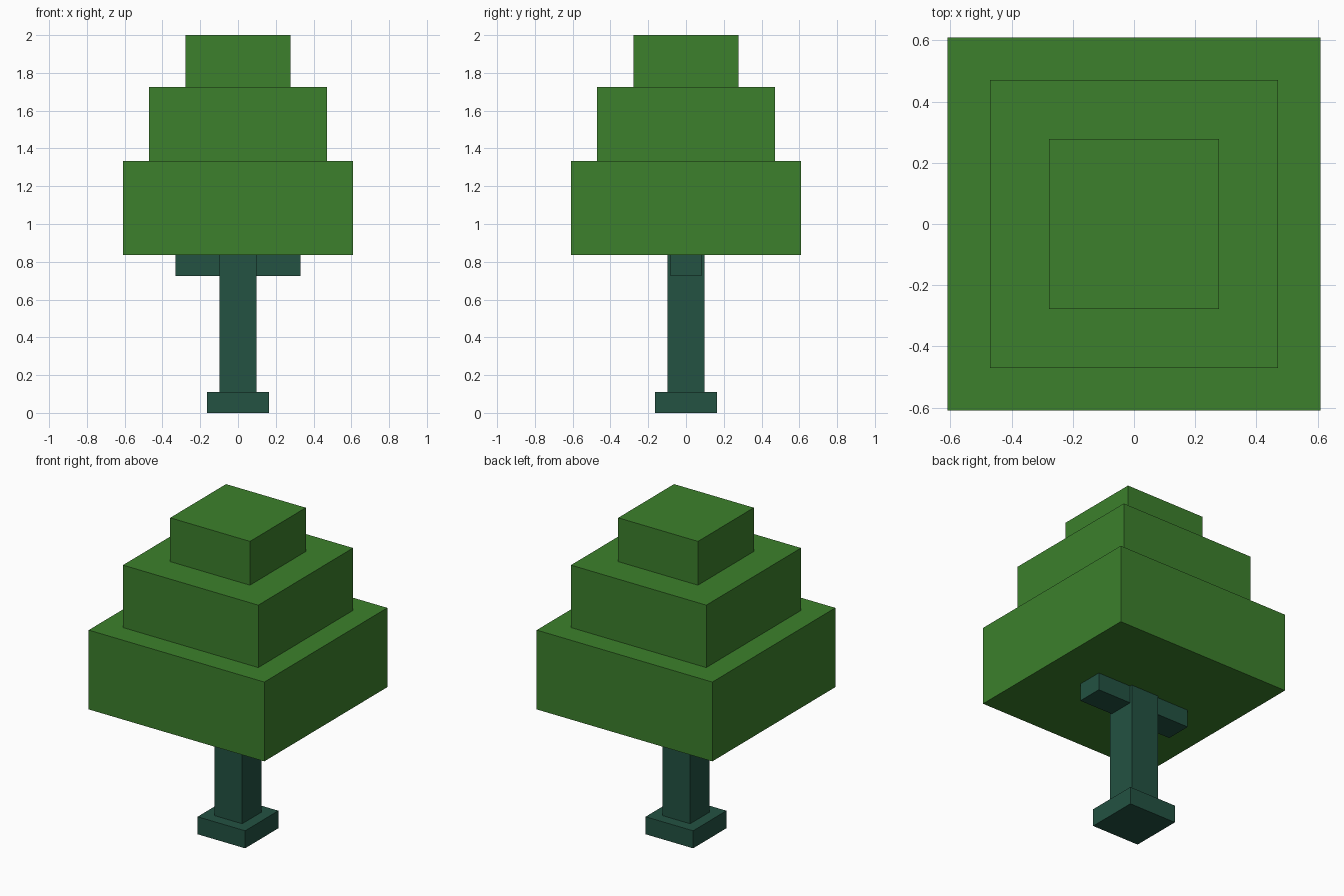
import bpy

if "Cube" in bpy.data.objects:
    bpy.data.objects.remove(bpy.data.objects["Cube"])


def material(name, colour):
    mat = bpy.data.materials.new(name)
    mat.diffuse_color = (*colour, 1.0)
    mat.use_nodes = True
    mat.node_tree.nodes["Principled BSDF"].inputs["Base Color"].default_value = mat.diffuse_color
    return mat


def block(name, x, y, z, mat):
    """Box spanning the (min, max) ranges x, y and z."""
    centre = [(a + b) / 2 for a, b in (x, y, z)]
    bpy.ops.mesh.primitive_cube_add(size=1, location=centre)
    obj = bpy.context.object
    obj.name = name
    obj.scale = [b - a for a, b in (x, y, z)]
    bpy.ops.object.transform_apply(location=False, rotation=False, scale=True)
    obj.data.materials.append(mat)
    return obj


def square_block(name, half, z, mat):
    return block(name, (-half, half), (-half, half), z, mat)


leaf_green = material("leaf_green", (0.045, 0.216, 0.025))
bark_teal = material("bark_teal", (0.0168, 0.0844, 0.0545))

# Trunk and its foot
square_block("trunk_base", 0.165, (0.0, 0.11), bark_teal)
square_block("trunk", 0.097, (0.11, 0.835), bark_teal)

# Side branches tucked under the foliage
block("branch_left", (-0.33, -0.097), (-0.082, 0.082), (0.725, 0.835), bark_teal)
block("branch_right", (0.097, 0.33), (-0.082, 0.082), (0.725, 0.835), bark_teal)

# Stepped foliage tiers
square_block("foliage_lower", 0.61, (0.835, 1.333), leaf_green)
square_block("foliage_middle", 0.47, (1.333, 1.725), leaf_green)
square_block("foliage_top", 0.277, (1.725, 2.0), leaf_green)
